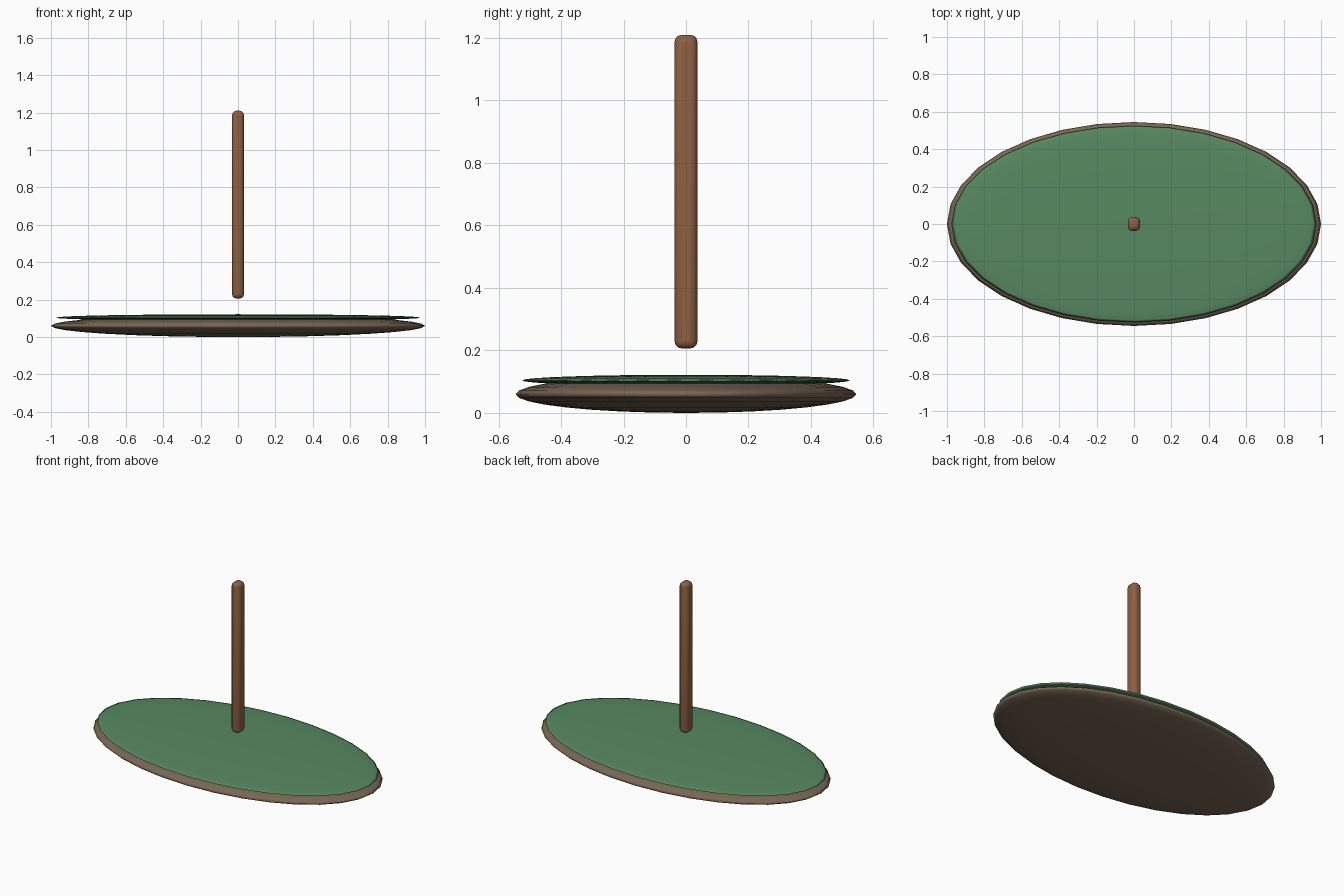
import bpy
import math

if "Cube" in bpy.data.objects:
    bpy.data.objects.remove(bpy.data.objects["Cube"])


def material(name, rgb):
    m = bpy.data.materials.new(name)
    m.diffuse_color = (*rgb, 1.0)
    m.use_nodes = True
    m.node_tree.nodes["Principled BSDF"].inputs["Base Color"].default_value = m.diffuse_color
    return m


def finish(name, scale, mat):
    ob = bpy.context.object
    ob.name = name
    ob.scale = scale
    bpy.ops.object.transform_apply(location=False, rotation=False, scale=True)
    ob.data.materials.append(mat)
    return ob


def flat_ellipsoid(name, z, scale, mat):
    bpy.ops.mesh.primitive_uv_sphere_add(segments=32, ring_count=16, radius=1, location=(0, 0, z))
    ob = finish(name, scale, mat)
    bpy.ops.object.shade_smooth()
    return ob


earth = material("earth brown", (0.19, 0.135, 0.09))
grass = material("grass green", (0.095, 0.25, 0.12))
wood = material("wood brown", (0.27, 0.12, 0.055))

# Oval ground base with a thinner grass layer on top
flat_ellipsoid("ground_base", 0.06, (1.0, 0.545, 0.06), earth)
flat_ellipsoid("grass_layer", 0.104, (0.975, 0.525, 0.018), grass)

# Upright post with rounded edges, floating just above the grass
bpy.ops.mesh.primitive_cube_add(size=1, location=(0, 0, 0.708))
post = finish("post", (0.064, 0.074, 1.004), wood)
bevel = post.modifiers.new("rounded edges", "BEVEL")
bevel.width = 0.024
bevel.segments = 3
bpy.ops.object.shade_smooth_by_angle(angle=math.radians(40))
